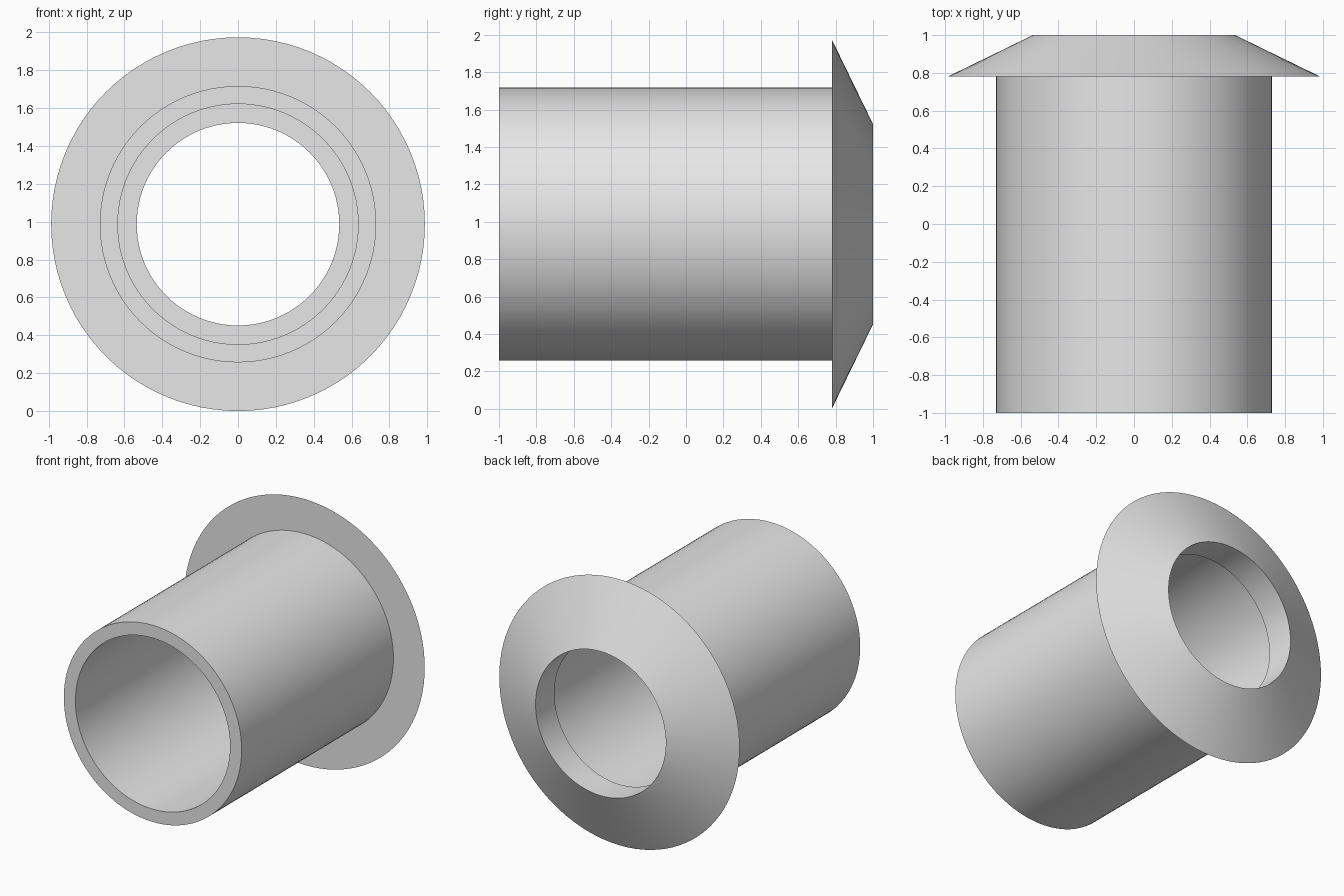
import bpy
import bmesh
import math
from mathutils import Matrix, Vector

cube = bpy.data.objects.get("Cube")
if cube:
    bpy.data.objects.remove(cube, do_unlink=True)

SEGMENTS = 96
RIM = 0.987        # flange radius, also the height of the axis
SLEEVE = 0.73      # outer radius of the tube
BORE = 0.635       # inner radius of the tube
HOLE = 0.535       # opening through the flange
FRONT, SEAT, BACK = -1.0, 0.78, 1.0

grey = bpy.data.materials.new("plain grey")
grey.use_nodes = True
colour = (0.8, 0.8, 0.8, 1)
grey.diffuse_color = colour
grey.node_tree.nodes["Principled BSDF"].inputs["Base Color"].default_value = colour


def lathe(name, profile):
    """Revolve a closed (radius, y) profile around the y axis."""
    bm = bmesh.new()
    rings = []
    for i in range(SEGMENTS):
        turn = Matrix.Rotation(math.tau * i / SEGMENTS, 3, 'Y')
        rings.append([bm.verts.new(turn @ Vector((r, y, 0))) for r, y in profile])
    count = len(profile)
    for i, ring in enumerate(rings):
        after = rings[(i + 1) % SEGMENTS]
        for j in range(count):
            k = (j + 1) % count
            bm.faces.new((ring[j], ring[k], after[k], after[j]))
    bmesh.ops.recalc_face_normals(bm, faces=bm.faces)
    mesh = bpy.data.meshes.new(name)
    bm.to_mesh(mesh)
    bm.free()
    mesh.materials.append(grey)
    obj = bpy.data.objects.new(name, mesh)
    obj.location.z = RIM
    bpy.context.collection.objects.link(obj)
    bpy.ops.object.select_all(action='DESELECT')
    obj.select_set(True)
    bpy.context.view_layer.objects.active = obj
    bpy.ops.object.shade_smooth_by_angle(angle=math.radians(20))
    return obj


# One solid turned piece: tube, sharp-edged conical flange and inner step
lathe("flanged_sleeve", [
    (BORE, FRONT), (SLEEVE, FRONT), (SLEEVE, SEAT), (RIM, SEAT),
    (HOLE, BACK), (HOLE, SEAT), (BORE, SEAT),
])
